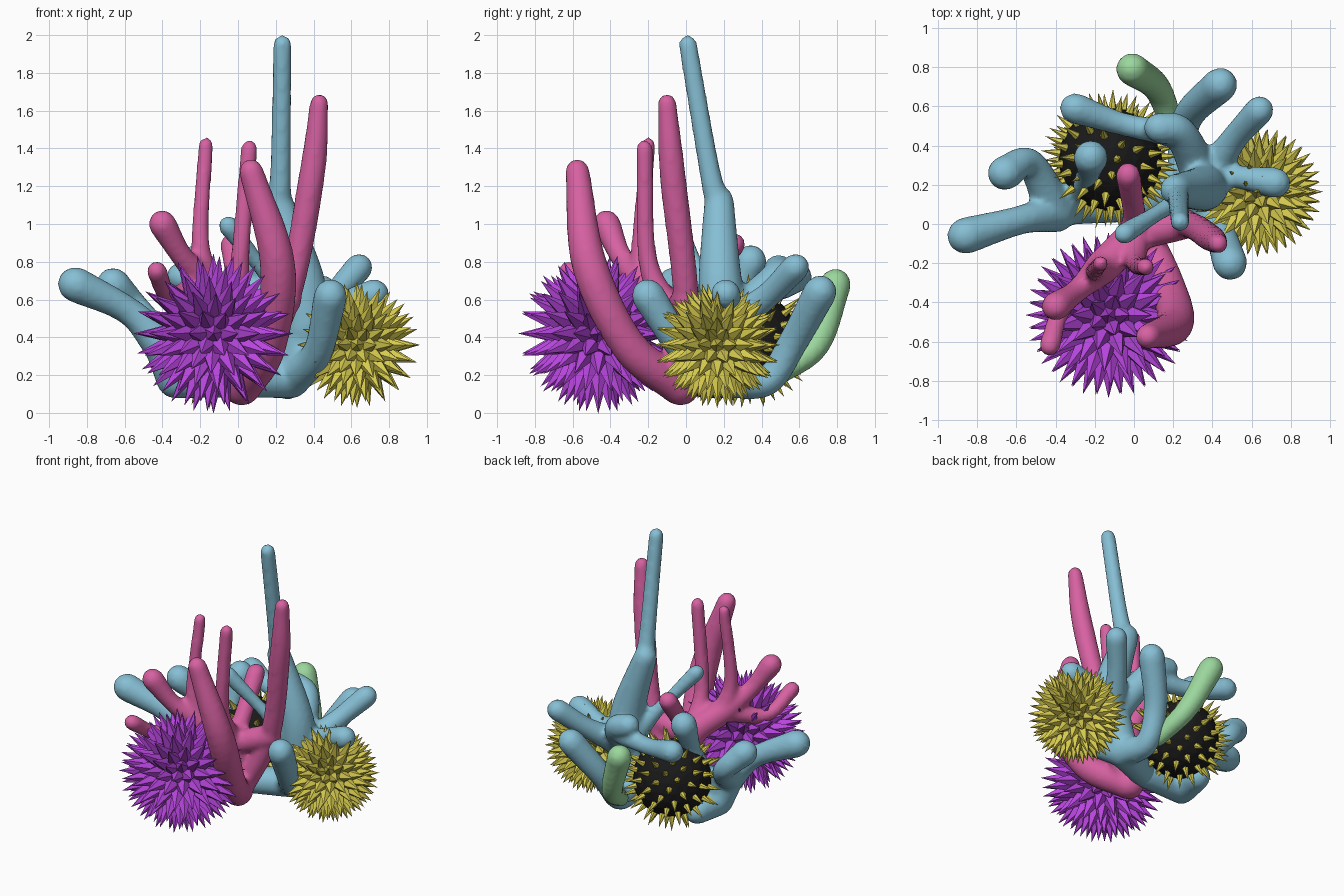
import bpy, bmesh, math
from mathutils import Vector

if "Cube" in bpy.data.objects:
    bpy.data.objects.remove(bpy.data.objects["Cube"])


def material(name, rgb):
    m = bpy.data.materials.new(name)
    m.diffuse_color = (*rgb, 1)
    m.use_nodes = True
    m.node_tree.nodes["Principled BSDF"].inputs["Base Color"].default_value = m.diffuse_color
    return m


BLUE = material("blue", (0.24, 0.52, 0.66))
PINK = material("pink", (0.68, 0.12, 0.36))
GREEN = material("green", (0.33, 0.68, 0.34))
PURPLE = material("purple", (0.47, 0.06, 0.72))
YELLOW = material("yellow", (0.68, 0.60, 0.08))
BLACK = material("black", (0.01, 0.01, 0.01))


def smooth_path(p, steps=7):
    """Catmull-Rom through points carrying a radius as fourth value."""
    p = [p[0] * 2 - p[1]] + p + [p[-1] * 2 - p[-2]]
    out = []
    for i in range(1, len(p) - 2):
        a, b, c, d = p[i - 1:i + 3]
        for s in range(steps):
            t = s / steps
            out.append(0.5 * (2 * b + (c - a) * t + (2 * a - 5 * b + 4 * c - d) * t * t
                              + (3 * b - a - 3 * c + d) * t ** 3))
    return out + [p[-2]]


def branch(bm, root, neck, knob, *pts, start=0.105, sides=14):
    """Round-ended tube: wide at the root, neck radius between, knob radius at the tip."""
    line = [Vector((*root, start))] + [Vector((*q, neck)) for q in pts]
    line[-1][3] = knob
    path = smooth_path(line)
    pos = [q.to_3d() for q in path]
    rad = [max(q[3], 0.03) for q in path]
    n = len(pos)
    tan = [(pos[min(i + 1, n - 1)] - pos[max(i - 1, 0)]).normalized() for i in range(n)]
    angles = [math.radians(a) for a in (30, 60, 82)]
    head, tail = [[(pos[e] + s * tan[e] * rad[e] * math.sin(a), tan[e], rad[e] * math.cos(a)) for a in angles]
                  for e, s in ((0, -1), (-1, 1))]
    side = tan[0].orthogonal()
    rings = []
    for c, t, r in head[::-1] + list(zip(pos, tan, rad)) + tail:
        side = (side - t * side.dot(t)).normalized()
        up = t.cross(side)
        turn = [k * math.tau / sides for k in range(sides)]
        rings.append([bm.verts.new(c + r * (side * math.cos(a) + up * math.sin(a))) for a in turn])
    for a, b in zip(rings, rings[1:]):
        for k in range(sides):
            j = (k + 1) % sides
            bm.faces.new((a[k], a[j], b[j], b[k]))
    bm.faces.new(rings[0][::-1])
    bm.faces.new(rings[-1])


def finish(bm, name, mats):
    me = bpy.data.meshes.new(name)
    bm.to_mesh(me)
    bm.free()
    ob = bpy.data.objects.new(name, me)
    bpy.context.collection.objects.link(ob)
    for m in mats:
        me.materials.append(m)
    return ob


def coral(bm, name, mat):
    """Fuse the branches into one soft body."""
    ob = finish(bm, name, [mat])
    rm = ob.modifiers.new("fuse", 'REMESH')
    rm.mode = 'VOXEL'
    rm.voxel_size = 0.018
    rm.use_smooth_shade = True
    sm = ob.modifiers.new("soften", 'SMOOTH')
    sm.iterations = 5


def urchin(name, centre, core, reach, base, mats, dirs, sides=5):
    """Ball with a cone spike along every direction."""
    c = Vector(centre)
    bm = bmesh.new()
    bmesh.ops.create_icosphere(bm, subdivisions=3, radius=core)
    bmesh.ops.translate(bm, verts=bm.verts, vec=c)
    for d in dirs:
        u = d.orthogonal().normalized()
        v = d.cross(u)
        turn = [k * math.tau / sides for k in range(sides)]
        ring = [bm.verts.new(c + d * core * 0.95 + base * (u * math.cos(a) + v * math.sin(a))) for a in turn]
        tip = bm.verts.new(c + d * reach)
        for k in range(sides):
            f = bm.faces.new((ring[k], ring[(k + 1) % sides], tip))
            f.material_index = len(mats) - 1
    finish(bm, name, mats)


def ico_dirs():
    bm = bmesh.new()
    bmesh.ops.create_icosphere(bm, subdivisions=3, radius=1)
    d = [v.co.normalized() for v in bm.verts]
    bm.free()
    return d


def spiral_dirs(n):
    out = []
    for i in range(n):
        z = 1 - (2 * i + 1) / n
        r = math.sqrt(1 - z * z)
        a = i * math.pi * (3 - math.sqrt(5))
        out.append(Vector((r * math.cos(a), r * math.sin(a), z)))
    return out


# Urchins
urchin("purple_urchin", (-0.13, -0.465, 0.42), 0.25, 0.425, 0.05, [PURPLE], ico_dirs())
urchin("yellow_urchin", (0.63, 0.165, 0.36), 0.21, 0.335, 0.04, [YELLOW], ico_dirs())
urchin("black_urchin", (-0.12, 0.33, 0.38), 0.265, 0.36, 0.024, [BLACK, YELLOW], spiral_dirs(110), 6)

# Left blue coral: foot, long arm, curled arm, upright knob, rear lump
foot = (-0.33, 0.1, 0.18)
fork = (-0.4, 0.06, 0.36)
bm = bmesh.new()
branch(bm, foot, 0.1, 0.1, fork)
branch(bm, fork, 0.075, 0.095, (-0.58, 0.02, 0.54), (-0.86, -0.06, 0.68))
branch(bm, fork, 0.075, 0.09, (-0.53, 0.31, 0.54), (-0.66, 0.26, 0.68))
branch(bm, foot, 0.06, 0.09, (-0.24, 0.24, 0.55), (-0.22, 0.34, 0.8))
branch(bm, foot, 0.09, 0.09, (-0.3, 0.3, 0.17))
branch(bm, foot, 0.09, 0.09, (0, 0.1, 0.17))
coral(bm, "blue_coral_left", BLUE)

# Right blue coral: foot and hub
foot = (0.28, 0.22, 0.18)
hub = (0.36, 0.2, 0.45)
bm = bmesh.new()
branch(bm, foot, 0.12, 0.12, hub)
branch(bm, foot, 0.09, 0.09, (0, 0.1, 0.17))
# tall stalk in two lengths with a knuckle
knuckle = (0.21, 0.175, 1.12)
branch(bm, hub, 0.115, 0.08, (0.34, 0.18, 0.72), knuckle, start=0.13)
branch(bm, knuckle, 0.057, 0.05, (0.225, 0.13, 1.26), (0.235, 0.01, 1.95), start=0.08)
# thin inner branch, front arm, two side arms
branch(bm, hub, 0.045, 0.055, (0.16, 0.08, 0.72), (-0.05, -0.05, 0.99))
branch(bm, foot, 0.08, 0.09, (0.42, 0, 0.32), (0.49, -0.2, 0.62))
branch(bm, hub, 0.06, 0.08, (0.5, 0.24, 0.56), (0.72, 0.21, 0.63))
branch(bm, hub, 0.07, 0.075, (0.5, 0.42, 0.61), (0.64, 0.58, 0.77))
# back arms
branch(bm, foot, 0.08, 0.09, (0.25, 0.43, 0.17), (0.29, 0.57, 0.38), (0.44, 0.71, 0.64))
branch(bm, hub, 0.085, 0.08, (0.24, 0.46, 0.7), (0.13, 0.49, 0.76))
branch(bm, (0.2, 0.46, 0.66), 0.06, 0.08, (-0.06, 0.51, 0.66), (-0.3, 0.59, 0.72), start=0.07)
coral(bm, "blue_coral_right", BLUE)

# Green coral sprig
bm = bmesh.new()
branch(bm, (0.2, 0.48, 0.2), 0.072, 0.085, (0.12, 0.69, 0.36), (-0.01, 0.79, 0.68), start=0.06)
coral(bm, "green_coral", GREEN)

# Pink coral: trunk and crown
foot = (0.02, -0.03, 0.14)
trunk = (0, -0.06, 0.5)
crown = (-0.16, -0.22, 0.68)
bm = bmesh.new()
branch(bm, foot, 0.09, 0.09, trunk, crown, start=0.09)
# tall right stalk and thick front stalk
branch(bm, foot, 0.07, 0.05, (0.26, 0, 0.6), (0.39, -0.07, 1.25), (0.43, -0.1, 1.64), start=0.09)
branch(bm, foot, 0.095, 0.065, (0.16, -0.3, 0.35), (0.21, -0.51, 0.78), (0.07, -0.575, 1.28))
# slim stalks
branch(bm, crown, 0.048, 0.04, (-0.2, -0.24, 0.92), (-0.17, -0.2, 1.42), start=0.08)
branch(bm, trunk, 0.052, 0.045, (0.01, -0.2, 0.8), (0.06, -0.22, 1.4), start=0.09)
# knobs
branch(bm, crown, 0.06, 0.075, (-0.29, -0.34, 0.82), (-0.4, -0.42, 1.0), start=0.09)
branch(bm, crown, 0.05, 0.055, (-0.36, -0.42, 0.62), (-0.43, -0.62, 0.75), start=0.08)
branch(bm, trunk, 0.06, 0.065, (0, 0.06, 0.66), (-0.03, 0.25, 0.89), start=0.08)
branch(bm, trunk, 0.07, 0.08, (0.26, 0, 0.6), start=0.08)
coral(bm, "pink_coral", PINK)
